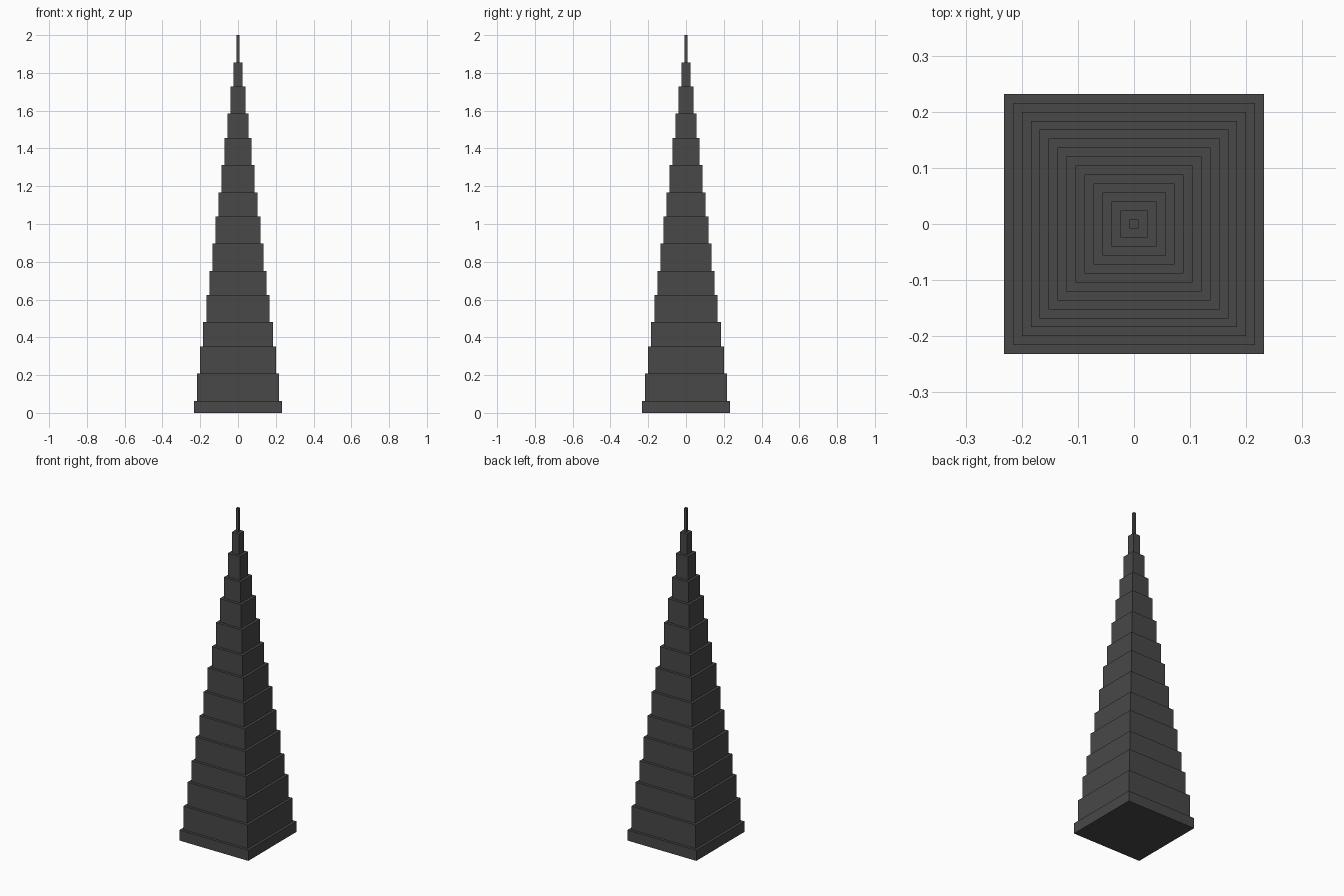
import bpy
import bmesh

cube = bpy.data.objects.get("Cube")
if cube:
    bpy.data.objects.remove(cube, do_unlink=True)

# Dark grey stone
stone = bpy.data.materials.new("dark_grey")
colour = (0.065, 0.065, 0.065, 1.0)
stone.diffuse_color = colour
stone.use_nodes = True
stone.node_tree.nodes["Principled BSDF"].inputs["Base Color"].default_value = colour

# Each tier is one unit narrower per side; heights are in the same units
UNIT = 0.016
TIER_HEIGHTS = [4, 9, 9, 8, 9, 8, 9, 9, 8, 9, 9, 8, 9, 8, 9]


def square_ring(bm, half, z):
    return [bm.verts.new((sx * half, sy * half, z))
            for sx, sy in ((-1, -1), (1, -1), (1, 1), (-1, 1))]


# Stepped spire as one closed shell: two square rings per tier, bridged upward
bm = bmesh.new()
rings = []
level = 0
for i, height in enumerate(TIER_HEIGHTS):
    half = (len(TIER_HEIGHTS) - 0.5 - i) * UNIT
    rings.append(square_ring(bm, half, level * UNIT))
    level += height
    rings.append(square_ring(bm, half, level * UNIT))

for lower, upper in zip(rings, rings[1:]):
    for k in range(4):
        n = (k + 1) % 4
        bm.faces.new((lower[k], lower[n], upper[n], upper[k]))

# Base and tip caps
bm.faces.new(rings[0][::-1])
bm.faces.new(rings[-1])

mesh = bpy.data.meshes.new("stepped_spire")
bm.to_mesh(mesh)
bm.free()
mesh.materials.append(stone)
spire = bpy.data.objects.new("stepped_spire", mesh)
bpy.context.collection.objects.link(spire)
